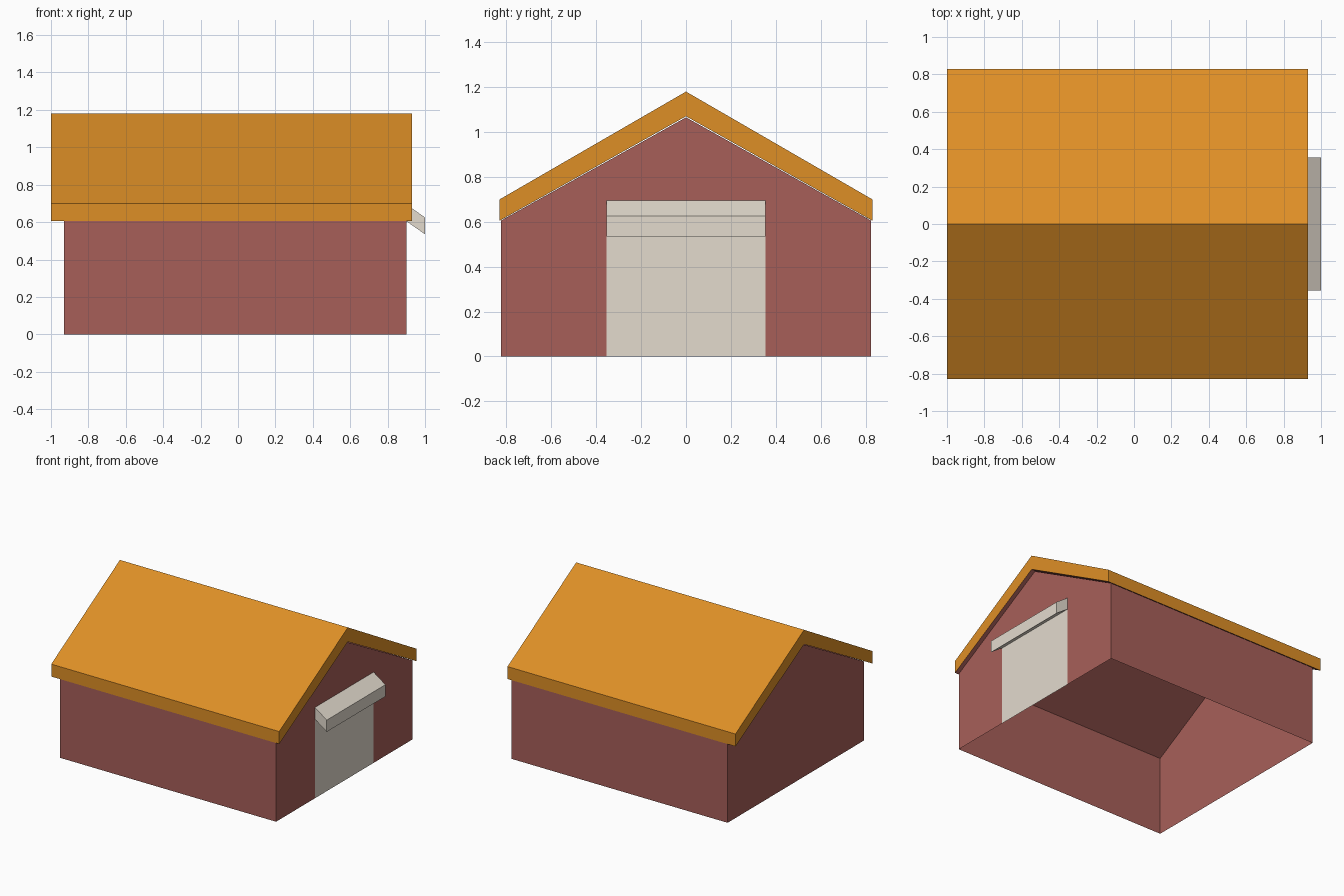
import bpy, bmesh

if "Cube" in bpy.data.objects:
    bpy.data.objects.remove(bpy.data.objects["Cube"])


def lin(c):
    c /= 255
    return c / 12.92 if c <= 0.04045 else ((c + 0.055) / 1.055) ** 2.4


def material(name, rgb):
    m = bpy.data.materials.new(name)
    m.diffuse_color = (*[lin(c) for c in rgb], 1)
    m.use_nodes = True
    m.node_tree.nodes["Principled BSDF"].inputs["Base Color"].default_value = m.diffuse_color
    return m


ORANGE = material("roof_orange", (222, 143, 38))
RED = material("wall_red", (167, 95, 89))
CREAM = material("door_cream", (227, 219, 206))


def sheet_object(name, faces, mats):
    """Object from separate polygons, welded together."""
    bm = bmesh.new()
    for pts in faces:
        bm.faces.new([bm.verts.new(p) for p in pts])
    bmesh.ops.remove_doubles(bm, verts=bm.verts, dist=1e-5)
    return finish(name, bm, mats)


def extrude_profile(name, profile, axis, a, b, mats):
    """Closed prism: profile in (other axis, z), swept along x or y."""
    def pt(t, p):
        return (t, p[0], p[1]) if axis == "x" else (p[0], t, p[1])
    bm = bmesh.new()
    ends = [[bm.verts.new(pt(t, p)) for p in profile] for t in (a, b)]
    n = len(profile)
    for ring in ends:
        bm.faces.new(ring)
    for i in range(n):
        j = (i + 1) % n
        bm.faces.new((ends[0][i], ends[0][j], ends[1][j], ends[1][i]))
    bmesh.ops.recalc_face_normals(bm, faces=bm.faces)
    return finish(name, bm, mats)


def finish(name, bm, mats):
    me = bpy.data.meshes.new(name)
    bm.to_mesh(me)
    bm.free()
    for m in mats:
        me.materials.append(m)
    ob = bpy.data.objects.new(name, me)
    bpy.context.collection.objects.link(ob)
    return ob


X0, X1, W, EAVE, PEAK = -0.93, 0.90, 0.825, 0.605, 1.065
D, DH = 0.355, 0.65  # door half width and height

# Walls: open-bottomed shell, with a notch for the door in the right gable
sheet_object("walls", [
    [(X0, -W, 0), (X1, -W, 0), (X1, -W, EAVE), (X0, -W, EAVE)],
    [(X1, W, 0), (X0, W, 0), (X0, W, EAVE), (X1, W, EAVE)],
    [(X0, W, 0), (X0, -W, 0), (X0, -W, EAVE), (X0, 0, PEAK), (X0, W, EAVE)],
    [(X1, -W, 0), (X1, -D, 0), (X1, -D, DH), (X1, D, DH), (X1, D, 0),
     (X1, W, 0), (X1, W, EAVE), (X1, 0, PEAK), (X1, -W, EAVE)],
], [RED])

# Door: fills the notch flush with the wall
sheet_object("door", [[(X1, -D, 0), (X1, D, 0), (X1, D, DH), (X1, -D, DH)]], [CREAM])

# Awning: sloped slab above the door
extrude_profile("door_awning", [(X1, 0.605), (1.0, 0.535), (1.0, 0.625), (X1, 0.695)],
                "y", -D, D, [CREAM])

# Roof: thick gable slab, red on the underside
roof = extrude_profile("roof", [(-0.83, 0.605), (0, 1.07), (0.83, 0.605),
                                (0.83, 0.70), (0, 1.18), (-0.83, 0.70)],
                       "x", -1.0, 0.93, [ORANGE, RED])
for f in roof.data.polygons:
    f.material_index = 1 if f.normal.z < -0.1 else 0
